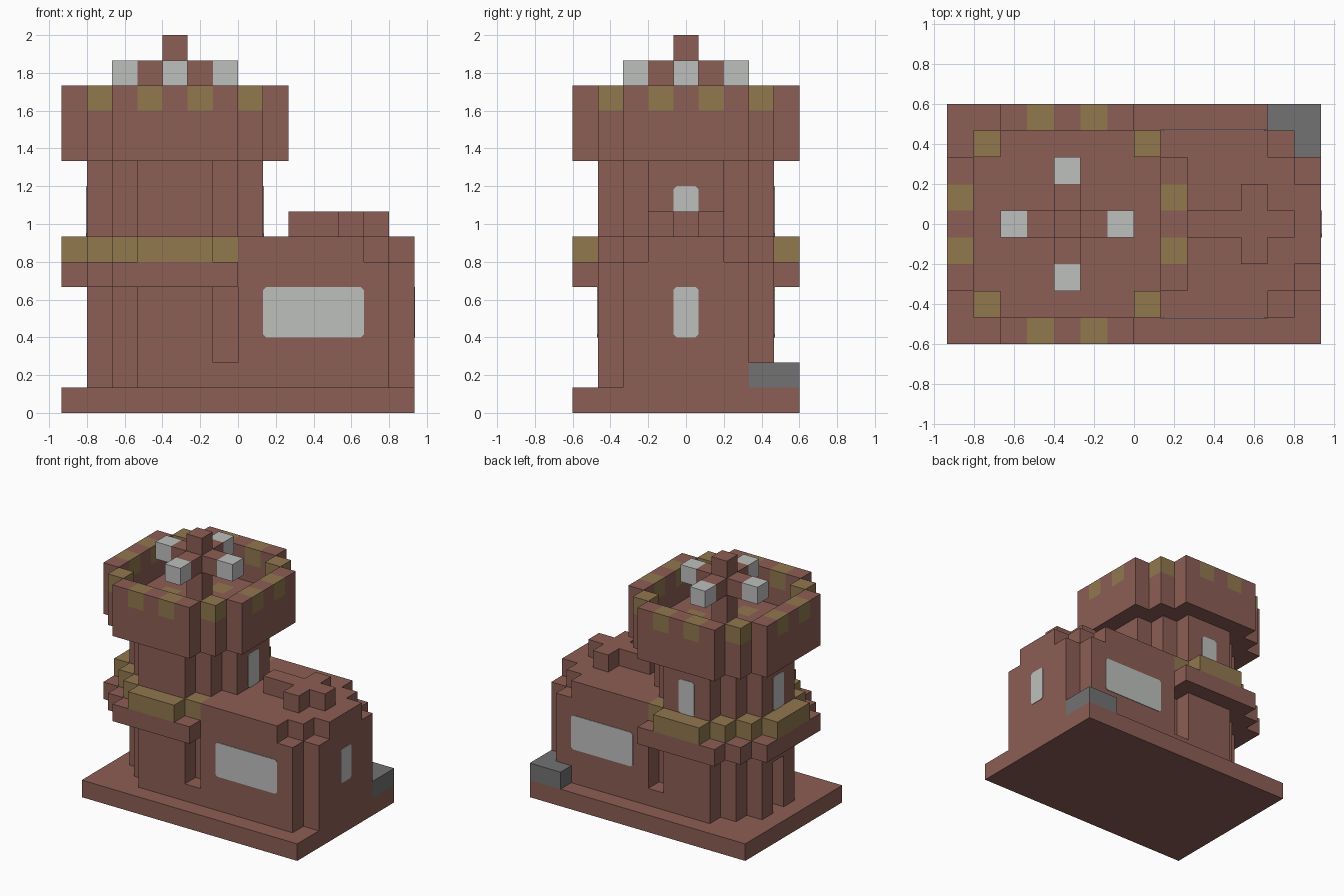
import bpy
import bmesh
from mathutils import Vector, Matrix

U = 2 / 15                      # size of one block
HALF = Vector((7, 4.5, 0))      # footprint centre in blocks
TX, TY = 4, 4                   # tower axis block

old = bpy.data.objects.get("Cube")
if old:
    bpy.data.objects.remove(old)


def material(name, r, g, b):
    m = bpy.data.materials.new(name)
    m.use_nodes = True
    m.diffuse_color = (r, g, b, 1)
    m.node_tree.nodes["Principled BSDF"].inputs["Base Color"].default_value = (r, g, b, 1)
    return m


BROWN = material("red_brown", 0.262, 0.112, 0.091)
GOLD = material("old_gold", 0.283, 0.188, 0.076)
WHITE = material("pale_grey", 0.515, 0.527, 0.515)
GREY = material("stone_grey", 0.17, 0.17, 0.17)

parts = []
taken = set()


def claim(name, mat, cells):
    """Reserve blocks for a part; earlier parts keep shared blocks."""
    cells = set(cells) - taken
    taken.update(cells)
    parts.append((name, mat, cells))


def box(x0, x1, y0, y1, z0, z1):
    return {(x, y, z) for x in range(x0, x1) for y in range(y0, y1) for z in range(z0, z1)}


def disc(widths, z0, z1):
    """Round tower layer; widths are half widths by distance from the axis."""
    return {(TX + dx, TY + dy, z)
            for dy in range(1 - len(widths), len(widths))
            for dx in range(-widths[abs(dy)], widths[abs(dy)] + 1)
            for z in range(z0, z1)}


def around(d, z):
    return {(TX + dx, TY + dy, z) for dx, dy in ((d, 0), (-d, 0), (0, d), (0, -d))}


SHAFT = [3, 3, 2, 1]
WIDE = [4, 4, 4, 3, 2]
STEPPED = [4, 4, 3, 2, 1]

# Base, hall and its roof
claim("base", BROWN, box(0, 14, 0, 9, 0, 1))
claim("hall", BROWN, box(7, 13, 1, 8, 1, 6) | box(13, 14, 2, 7, 1, 6)
      | box(7, 12, 1, 8, 6, 7) | box(12, 13, 2, 7, 6, 7) | box(13, 14, 3, 6, 6, 7))
claim("roof_ridge", BROWN, box(9, 13, 4, 5, 7, 8) | box(11, 12, 3, 6, 7, 8))
claim("corner_stone", GREY, box(12, 14, 8, 9, 1, 2) | box(13, 14, 7, 8, 1, 2))

# Tower shaft with a door recess, and footings beside the hall
claim("tower_shaft", BROWN, disc(SHAFT, 1, 10) - box(1, 2, 4, 5, 1, 4))
claim("tower_footing", BROWN, {(6, 1, 1), (6, 7, 1)})
claim("ledge", BROWN, disc(WIDE, 5, 6))
claim("gold_band", GOLD, disc(STEPPED, 6, 7))

# Crown: gold inlays, parapet wall and floor
claim("floor_inlays", GOLD, around(2, 10))
inlays = {(TX + a * s, TY + b * t, 12)
          for a, b in ((4, 1), (1, 4), (3, 3)) for s in (1, -1) for t in (1, -1)}
claim("parapet_inlays", GOLD, inlays)
claim("crown_floor", BROWN, disc(WIDE, 10, 11))
full = disc(WIDE, 11, 13)
wall = {c for c in full
        if any((c[0] + a, c[1] + b, c[2]) not in full
               for a, b in ((1, 0), (-1, 0), (0, 1), (0, -1)))}
claim("parapet", BROWN, wall)

# Post with four lamp arms
claim("lamp_post", BROWN, box(TX, TX + 1, TY, TY + 1, 11, 15) | around(1, 13))
claim("lamps", WHITE, around(2, 13))


def finish(name, mat, bm):
    me = bpy.data.meshes.new(name)
    bm.to_mesh(me)
    bm.free()
    me.materials.append(mat)
    bpy.context.collection.objects.link(bpy.data.objects.new(name, me))


def build(name, mat, cells):
    """Make the outer skin of a part and merge its flat faces."""
    bm = bmesh.new()
    for cell in sorted(cells):
        for axis in range(3):
            for side in (1, -1):
                n = Vector((0, 0, 0))
                n[axis] = side
                if tuple(int(c + d) for c, d in zip(cell, n)) in taken:
                    continue
                u = Vector((0, 0, 0))
                u[(axis + 1) % 3] = 0.5
                v = n.cross(u)
                mid = Vector(cell) + Vector((0.5, 0.5, 0.5)) + n / 2
                bm.faces.new([bm.verts.new((mid + p - HALF) * U)
                              for p in (-u - v, u - v, u + v, v - u)])
    bmesh.ops.remove_doubles(bm, verts=bm.verts[:], dist=0.001)
    bmesh.ops.dissolve_limit(bm, angle_limit=0.01, verts=bm.verts[:], edges=bm.edges[:])
    finish(name, mat, bm)


for part in parts:
    build(*part)


def window(name, centre, normal, width, height):
    """Thin pane with clipped corners; centre and size in blocks."""
    n = Vector(normal)
    up = Vector((0, 0, 1))
    side = up.cross(n)
    w, h, c = width * U / 2, height * U / 2, 0.016
    corners = ((w - c, -h), (w, c - h), (w, h - c), (w - c, h),
               (c - w, h), (-w, h - c), (-w, c - h), (c - w, -h))
    mid = (Vector(centre) - HALF) * U
    bm = bmesh.new()
    face = bm.faces.new([bm.verts.new(mid + side * a + up * b) for a, b in corners])
    out = bmesh.ops.extrude_face_region(bm, geom=[face])
    moved = [g for g in out["geom"] if isinstance(g, bmesh.types.BMVert)]
    bmesh.ops.translate(bm, verts=moved, vec=n * 0.004)
    bmesh.ops.recalc_face_normals(bm, faces=bm.faces[:])
    finish(name, WHITE, bm)


# Windows
window("hall_front_window", (10, 1, 4), (0, -1, 0), 4, 2)
window("hall_back_window", (10, 8, 4), (0, 1, 0), 4, 2)
window("hall_left_window", (14, 4.5, 4), (1, 0, 0), 1, 2)
window("tower_left_window", (8, 4.5, 8), (1, 0, 0), 1, 2)
window("tower_right_window", (1, 4.5, 8), (-1, 0, 0), 1, 2)
window("tower_back_window", (4.5, 8, 8), (0, 1, 0), 1, 2)
